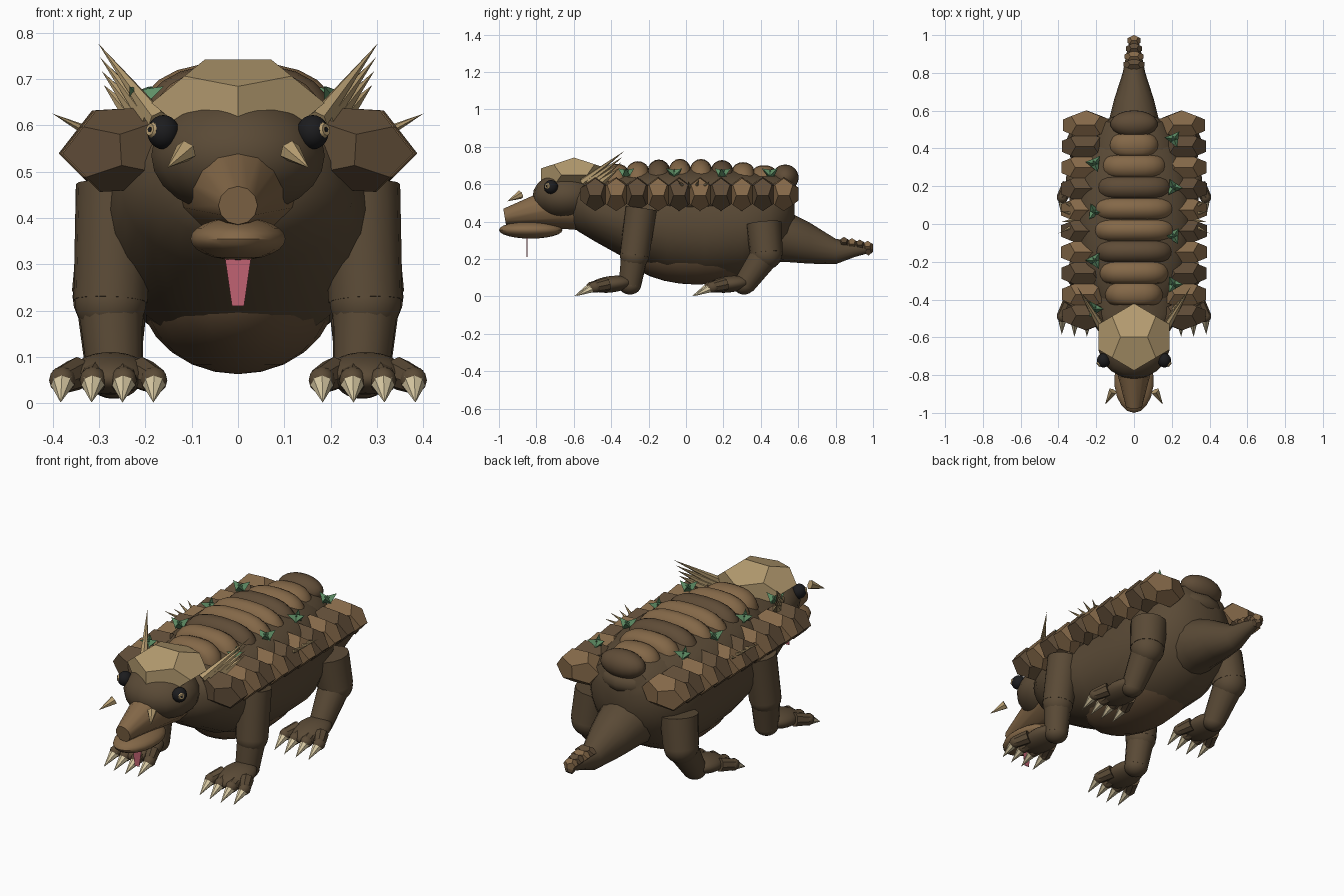
import bpy, bmesh, math
from mathutils import Vector, Matrix

if "Cube" in bpy.data.objects:
    bpy.data.objects.remove(bpy.data.objects["Cube"])


def material(name, hexcode):
    srgb = [int(hexcode[i:i + 2], 16) / 255 for i in (0, 2, 4)]
    col = [c / 12.92 if c < 0.04 else ((c + 0.055) / 1.055) ** 2.4 for c in srgb] + [1]
    m = bpy.data.materials.new(name)
    m.use_nodes = True
    m.diffuse_color = col
    bsdf = next(n for n in m.node_tree.nodes if n.type == 'BSDF_PRINCIPLED')
    bsdf.inputs["Base Color"].default_value = col
    return m


HIDE = material("dark hide", "5a4a36")
BELLY = material("belly brown", "665039")
BROWN = material("plate brown", "846848")
SHADE = material("plate dark brown", "5f4c37")
TAN = material("bone tan", "b59c70")
CREAM = material("claw cream", "d8c9a3")
MOSS = material("moss green", "5f8f66")
PINK = material("tongue pink", "c06272")
BLACK = material("eye black", "1c1c1e")


def finish(bm, name, mat, smooth=True):
    bmesh.ops.recalc_face_normals(bm, faces=bm.faces)
    me = bpy.data.meshes.new(name)
    bm.to_mesh(me)
    bm.free()
    me.materials.append(mat)
    ob = bpy.data.objects.new(name, me)
    bpy.context.collection.objects.link(ob)
    if smooth:
        bpy.ops.object.select_all(action='DESELECT')
        ob.select_set(True)
        bpy.context.view_layer.objects.active = ob
        bpy.ops.object.shade_smooth_by_angle(angle=math.radians(40))
    return ob


def placed(loc, size, tilt=0, axis='Y'):
    return (Matrix.Translation(loc) @ Matrix.Rotation(tilt, 4, axis)
            @ Matrix.Diagonal((*size, 1)))


def ellipsoid(name, mat, loc, size, tilt=0, axis='Y', segs=18):
    bm = bmesh.new()
    bmesh.ops.create_uvsphere(bm, u_segments=segs, v_segments=segs * 2 // 3, radius=1,
                              matrix=placed(loc, size, tilt, axis))
    return finish(bm, name, mat)


def rod(name, mat, a, b, r1, r2, segs=12, smooth=True):
    # tapered cylinder or cone between two points
    a, b = Vector(a), Vector(b)
    rot = (b - a).to_track_quat('Z', 'Y').to_matrix().to_4x4()
    bm = bmesh.new()
    bmesh.ops.create_cone(bm, cap_ends=True, segments=segs, radius1=r1, radius2=r2,
                          depth=(b - a).length,
                          matrix=Matrix.Translation((a + b) / 2) @ rot)
    return finish(bm, name, mat, smooth)


def loft(name, mat, rings, power=1.0, segs=24):
    # rings of (y, centre z, half width, half height); power squares the upper half
    bm = bmesh.new()
    loops = []
    for y, z, rx, rz in rings:
        loop = []
        for i in range(segs):
            t = math.tau * i / segs
            c, s = math.cos(t), math.sin(t)
            p = power if s > 0 else 1
            loop.append(bm.verts.new((rx * math.copysign(abs(c) ** p, c), y,
                                      z + rz * math.copysign(abs(s) ** p, s))))
        loops.append(loop)
    for l1, l2 in zip(loops, loops[1:]):
        for i in range(segs):
            j = (i + 1) % segs
            bm.faces.new((l1[i], l1[j], l2[j], l2[i]))
    bm.faces.new(loops[0])
    bm.faces.new(loops[-1])
    return finish(bm, name, mat)


def stone(name, mat, loc, size, tilt=0, axis='Y'):
    # faceted twelve-sided plate
    g = (1 + 5 ** 0.5) / 2
    pts = [(x, y, z) for x in (-1, 1) for y in (-1, 1) for z in (-1, 1)]
    for a in (-g, g):
        for b in (-1 / g, 1 / g):
            pts += [(0, a, b), (a, b, 0), (b, 0, a)]
    bm = bmesh.new()
    for p in pts:
        bm.verts.new(Vector(p) / g)
    bmesh.ops.convex_hull(bm, input=bm.verts)
    bmesh.ops.dissolve_limit(bm, angle_limit=0.05, verts=bm.verts, edges=bm.edges)
    bm.transform(placed(loc, size, tilt, axis))
    return finish(bm, name, mat, False)


# Trunk, back shell, belly and tail
loft("body", HIDE, [(-.62, .5, .1, .1), (-.58, .48, .18, .13), (-.48, .46, .25, .17),
                    (-.3, .41, .28, .22), (-.1, .385, .28, .275), (.1, .375, .28, .285),
                    (.3, .38, .28, .28), (.45, .42, .25, .24), (.54, .46, .18, .18),
                    (.58, .47, .08, .08)], power=.8)
ellipsoid("back_shell", HIDE, (0, .03, .545), (.305, .57, .15), segs=24)
ellipsoid("belly", BELLY, (0, .06, .25), (.215, .39, .187), segs=20)
loft("tail", HIDE, [(.4, .33, .16, .15), (.52, .325, .14, .14), (.66, .285, .105, .11),
                    (.8, .24, .06, .068), (.9, .25, .04, .04), (.99, .26, .02, .025)], segs=16)
for i in range(4):
    y = .845 + i * .042
    stone("tail_plate", BROWN if i % 2 else SHADE, (0, y, .288 - i * .007),
          (.056 - i * .007, .03, .03))
stone("tail_tip", SHADE, (0, .975, .25), (.028, .025, .032))

# Broad rounded bands across the back
for i in range(8):
    y = -.37 + i * .1125
    half = .222 - .48 * y * y
    rings = []
    for d in (-1, -.9, -.7, -.35, 0, .35, .7, .9, 1):
        r = math.sqrt(1 - d * d)
        rings.append((y + d * .06, .57, half - .05 * (1 - r), .1 + (.066 - .2 * y * y) * r))
    loft("back_band", SHADE if i % 3 == 2 else BROWN, rings, power=.75)
ellipsoid("rump_band", SHADE, (0, .53, .635), (.125, .072, .07))

# Head, snout, jaw and tongue
ellipsoid("head", HIDE, (0, -.64, .535), (.19, .18, .13))
rod("snout", BROWN, (0, -.59, .492), (0, -.97, .427), .14, .042, 12)
ellipsoid("lower_jaw", BROWN, (0, -.83, .355), (.104, .17, .046))
stone("skull_plate", TAN, (0, -.598, .648), (.187, .178, .094))
bm = bmesh.new()
bmesh.ops.create_cube(bm, size=1, matrix=placed((0, -.85, .265), (.058, .003, .11)))
for v in bm.verts:
    if v.co.z < .26:
        v.co.x *= .45
finish(bm, "tongue", PINK, False)

for s in (1, -1):
    # Eyes and loose snout thorns
    eye = Vector((s * .161, -.722, .585))
    ellipsoid("eye", BLACK, eye, (.035, .038, .037))
    look = Vector((s * .75, -.62, .15)).normalized()
    rod("iris", TAN, eye + look * .032, eye + look * .0385, .017, .013, 10)
    rod("pupil", BLACK, eye + look * .037, eye + look * .0395, .006, .006, 8)
    rod("snout_thorn", TAN, (s * .112, -.885, .545), (s * .153, -.955, .508), .024, 0, 6, False)

    # Crest spines behind the head
    for i in range(4):
        rod("crest_spine", TAN, (s * (.172 + i * .016), -.55 + i * .032, .61),
            (s * (.302 - i * .004), -.33 - i * .008, .777 - i * .03), .023, 0, 6, False)

    # Faceted plates along the flank
    for i in range(10):
        y = -.485 + i * .112
        bulge = .01 * math.cos(y * 3)
        stone("flank_plate", BROWN if i % 2 else SHADE, (s * (.252 + bulge), y, .547),
              (.125, .078, .088), s * .06)

    # One fan of small thorns on the flank
    for i in range(4):
        rod("flank_thorn", TAN, (s * .3, .0 + i * .025, .575),
            (s * (.4 - .012 * (i % 2)), -.05 + i * .06, .625 - .008 * (i % 2)), .015, 0, 6, False)

    # Moss tufts, staggered between the two sides
    for i in range(4):
        y = (-.32 if s > 0 else -.45) + i * .257
        for k in range(3):
            t = k * 2.1 + i
            base = Vector((s * .21, y, .652))
            rod("moss_tuft", MOSS, base,
                base + Vector((.05 * math.cos(t), .05 * math.sin(t), .032)), .027, 0, 3, False)

    # Legs: (hip, knee, ankle, radii, foot start y)
    for part, hip, knee, ankle, r, fy in (
            ("front", (.265, -.24, .47), (.275, -.275, .22), (.265, -.3, .06), (.085, .08, .06), -.4),
            ("hind", (.25, .415, .39), (.272, .43, .23), (.27, .31, .06), (.095, .088, .058), .23)):
        h, k, a = [Vector((s * p[0], p[1], p[2])) for p in (hip, knee, ankle)]
        rod(part + "_upper_leg", HIDE, h, k, r[0], r[1], 14)
        ellipsoid(part + "_knee", HIDE, k, (r[1] * .98,) * 3)
        rod(part + "_lower_leg", HIDE, k, a, r[1] * .9, r[2], 14)
        ellipsoid(part + "_heel", HIDE, a, (r[2], r[2], .05))
        ellipsoid(part + "_foot", HIDE, (s * .275, fy, .065), (.085, .12, .044), .12, 'X')
        for i in range(4):
            u = i - 1.5
            x = s * (.28 + u * .066)
            x0 = s * (.277 + u * .045)
            ty = fy - .105 + abs(u) * .012
            rod("toe", HIDE, (x0, fy - .02, .065), (x, ty, .05), .036, .03, 8)
            ellipsoid("toe_tip", HIDE, (x, ty, .05), (.03, .036, .03), segs=10)
            rod("claw", CREAM, (x, ty - .012, .045), (x * 1.01, ty - .098, .002), .026, 0, 7, False)
